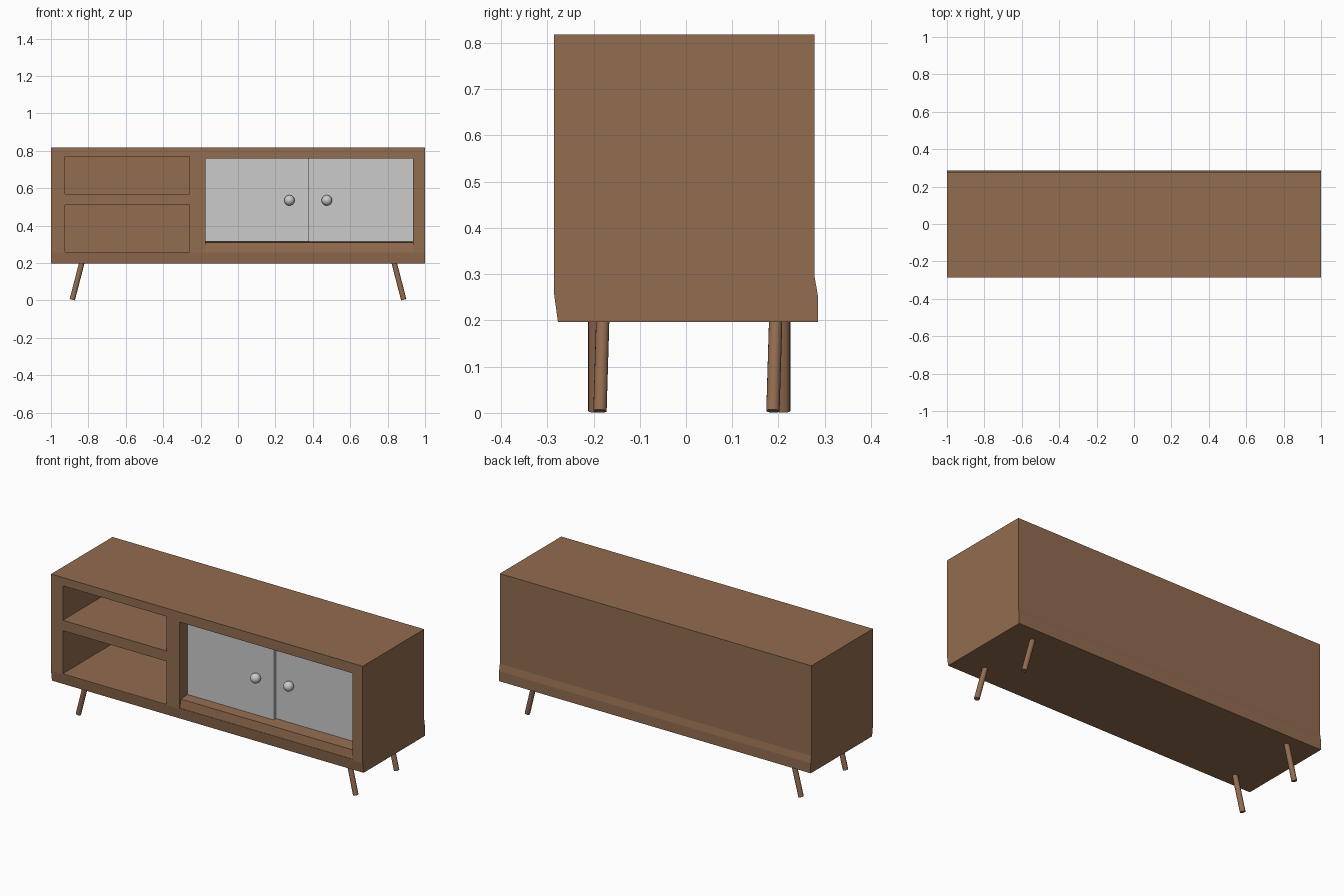
import bpy, bmesh, math
from mathutils import Vector

if "Cube" in bpy.data.objects:
    bpy.data.objects.remove(bpy.data.objects["Cube"])

wood = bpy.data.materials.new("brown_wood")
wood.diffuse_color = (0.29, 0.15, 0.08, 1)
wood.use_nodes = True
wood.node_tree.nodes["Principled BSDF"].inputs["Base Color"].default_value = wood.diffuse_color


def add_object(name, bm, mat=None):
    bmesh.ops.recalc_face_normals(bm, faces=bm.faces)
    mesh = bpy.data.meshes.new(name)
    bm.to_mesh(mesh)
    bm.free()
    obj = bpy.data.objects.new(name, mesh)
    bpy.context.collection.objects.link(obj)
    if mat:
        mesh.materials.append(mat)
    return obj


def extrude_x(name, profile, x0, x1, mat=None):
    """Extrude a (y, z) profile along x."""
    bm = bmesh.new()
    face = bm.faces.new([bm.verts.new((x0, y, z)) for y, z in profile])
    moved = bmesh.ops.extrude_face_region(bm, geom=[face])["geom"]
    verts = [v for v in moved if isinstance(v, bmesh.types.BMVert)]
    bmesh.ops.translate(bm, verts=verts, vec=(x1 - x0, 0, 0))
    return add_object(name, bm, mat)


def box(name, x0, x1, y0, y1, z0, z1, mat=None):
    return extrude_x(name, [(y0, z0), (y1, z0), (y1, z1), (y0, z1)], x0, x1, mat)


# Cabinet shell with slightly flared lower edges
cabinet = extrude_x("cabinet_shell", [
    (-0.277, 0.197), (0.285, 0.197), (0.285, 0.255), (0.278, 0.295),
    (0.278, 0.818), (-0.285, 0.818), (-0.285, 0.255)], -1, 1, wood)

# Openings: two shelves on the left, one door bay on the right
for name, x0, x1, z0, z1 in [
        ("upper_shelf", -0.925, -0.26, 0.57, 0.77),
        ("lower_shelf", -0.925, -0.26, 0.26, 0.51),
        ("door_bay", -0.175, 0.935, 0.26, 0.76)]:
    cutter = box(name + "_cutter", x0, x1, -0.4, 0.262, z0, z1)
    cutter.hide_render = True
    cutter.hide_set(True)
    cut = cabinet.modifiers.new(name, "BOOLEAN")
    cut.operation = "DIFFERENCE"
    cut.solver = "EXACT"
    cut.object = cutter

# Raised ledge the doors slide on
extrude_x("door_ledge", [
    (-0.282, 0.26), (-0.17, 0.26), (-0.17, 0.315), (-0.275, 0.31)],
    -0.175, 0.935, wood)

# Overlapping sliding doors
box("left_door", -0.175, 0.38, -0.215, -0.195, 0.314, 0.76)
box("right_door", 0.37, 0.935, -0.193, -0.173, 0.314, 0.76)

# Round door knobs
for name, x, y in [("left_knob", 0.275, -0.232), ("right_knob", 0.475, -0.215)]:
    bpy.ops.mesh.primitive_uv_sphere_add(
        segments=24, ring_count=12, radius=0.028, location=(x, y, 0.535))
    knob = bpy.context.object
    knob.name = name
    bpy.ops.object.shade_smooth()

# Splayed round legs: side, bottom y, top y
for name, side, yb, yt in [
        ("front_right_leg", 1, -0.186, -0.180), ("back_right_leg", 1, 0.188, 0.194),
        ("front_left_leg", -1, -0.197, -0.197), ("back_left_leg", -1, 0.211, 0.211)]:
    bottom = Vector((side * 0.886, yb, 0.004))
    top = Vector((side * 0.834, yt, 0.205))
    axis = top - bottom
    bpy.ops.mesh.primitive_cylinder_add(
        vertices=16, radius=0.0145, depth=axis.length, location=(top + bottom) / 2,
        rotation=axis.to_track_quat("Z", "Y").to_euler())
    leg = bpy.context.object
    leg.name = name
    leg.data.materials.append(wood)
    bpy.ops.object.shade_smooth_by_angle(angle=math.radians(40))
